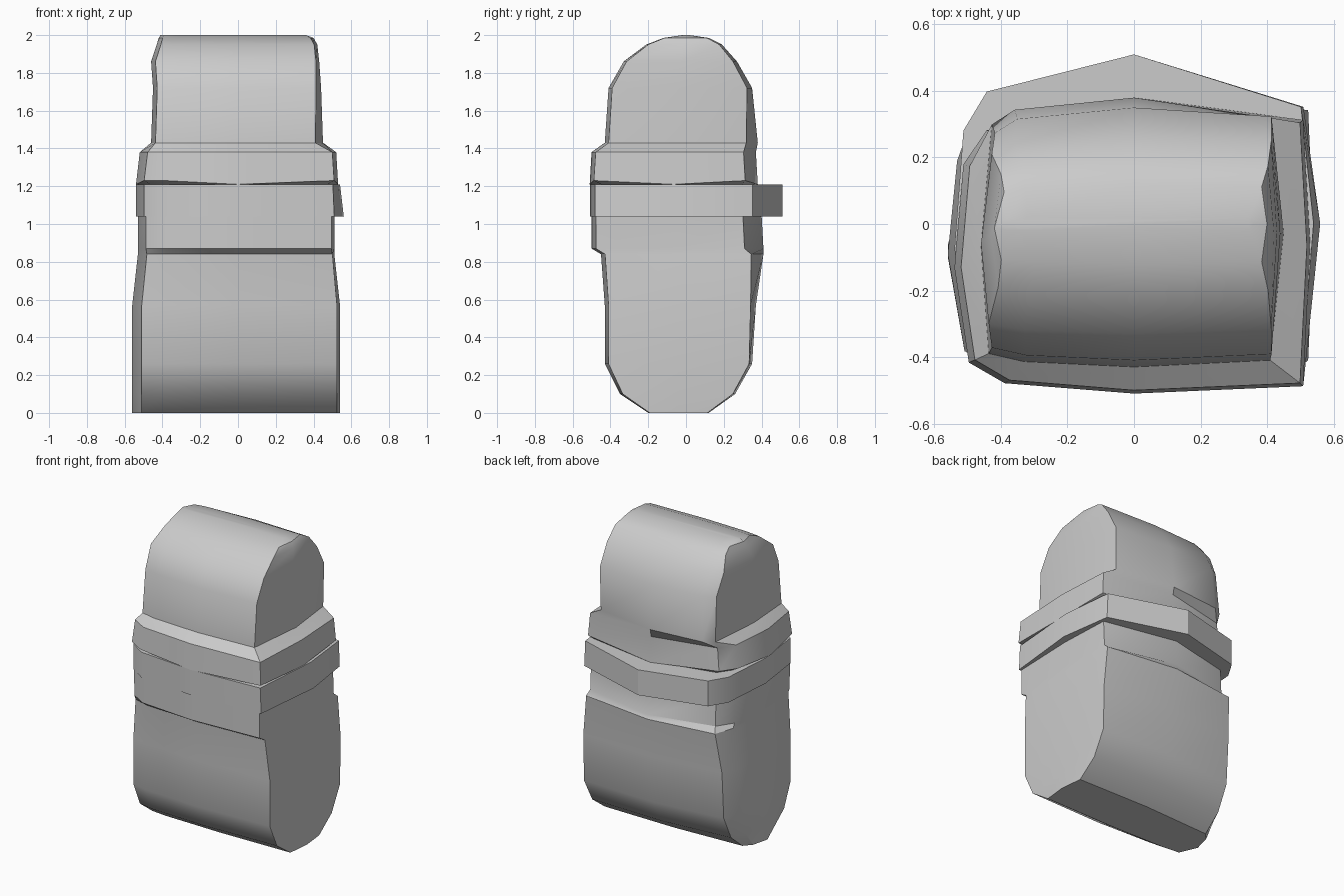
import bpy
import bmesh
import math

if "Cube" in bpy.data.objects:
    bpy.data.objects.remove(bpy.data.objects["Cube"])

grey = bpy.data.materials.new("plain grey")
grey.use_nodes = True
grey.diffuse_color = (0.6, 0.6, 0.6, 1)
grey.node_tree.nodes["Principled BSDF"].inputs["Base Color"].default_value = grey.diffuse_color

# Worn left-side outlines, from the back corner round to the front corner
BODY = [(-0.87, 0.86), (-0.95, 0.55), (-1, -0.15), (-0.91, -0.88), (-0.72, -0.95)]
STRAP = [(-0.82, 0.78), (-0.95, 0.55), (-1, -0.15), (-0.92, -0.79), (-0.72, -0.93)]
HEAD = [(-0.78, 0.91), (-0.93, 0.80), (-1, -0.1), (-0.95, -0.9), (-0.72, -0.96)]


def section(z, left, right, front, back, corner, peak, worn, lift=0):
    """Rounded box: corner and peak place the right edges, lift raises the corners."""
    middle, dy = (front + back) / 2, (back - front) / 2
    outline = [(0, -1), (corner, -0.95), (1, 0), (corner, peak), (0, 1)] + worn
    return [(x * (right if x > 0 else -left), middle + y * dy,
             z + (lift if abs(x * y) > 0.3 else 0)) for x, y in outline]


def loft(name, rings):
    bm = bmesh.new()
    loops = [[bm.verts.new(p) for p in section(*r)] for r in rings]
    for low, high in zip(loops, loops[1:]):
        for i in range(len(low)):
            j = (i + 1) % len(low)
            bm.faces.new((low[i], low[j], high[j], high[i]))
    bm.faces.new(loops[0][::-1])
    bm.faces.new(loops[-1])
    mesh = bpy.data.meshes.new(name)
    bm.to_mesh(mesh)
    bm.free()
    mesh.materials.append(grey)
    obj = bpy.data.objects.new(name, mesh)
    bpy.context.collection.objects.link(obj)
    bpy.ops.object.select_all(action='DESELECT')
    obj.select_set(True)
    bpy.context.view_layer.objects.active = obj
    bpy.ops.object.shade_smooth_by_angle(angle=math.radians(30))


# Rows: height, left, right, front, back, corner, peak, left outline, lift
loft("lower_body", [
    (0.00, -0.56, 0.54, -0.20, 0.12, 0.97, 0.96, BODY),
    (0.10, -0.56, 0.54, -0.35, 0.26, 0.97, 0.96, BODY),
    (0.26, -0.56, 0.54, -0.43, 0.35, 0.97, 0.96, BODY),
    (0.57, -0.56, 0.54, -0.43, 0.37, 0.97, 0.93, BODY),
    (0.84, -0.53, 0.51, -0.45, 0.41, 0.98, 0.85, BODY),
    (0.87, -0.53, 0.51, -0.50, 0.41, 0.97, 0.78, STRAP),
    (1.05, -0.53, 0.51, -0.50, 0.40, 0.97, 0.78, STRAP)])

# Strap that comes to a point at the back
loft("belt", [
    (1.04, -0.54, 0.56, -0.507, 0.51, 0.91, 0.69, STRAP),
    (1.21, -0.54, 0.54, -0.507, 0.51, 0.93, 0.69, STRAP)])

# Collar and rounded head in one piece
loft("upper_body", [
    (1.15, -0.49, 0.48, -0.45, 0.35, 0.95, 0.85, STRAP),
    (1.20, -0.49, 0.48, -0.45, 0.35, 0.95, 0.85, STRAP),
    (1.21, -0.54, 0.53, -0.51, 0.38, 0.96, 0.85, STRAP, 0.02),
    (1.38, -0.52, 0.52, -0.50, 0.37, 0.96, 0.85, STRAP),
    (1.43, -0.46, 0.45, -0.43, 0.38, 0.91, 0.85, HEAD),
    (1.72, -0.45, 0.44, -0.41, 0.35, 0.94, 0.93, HEAD),
    (1.86, -0.46, 0.43, -0.33, 0.27, 0.96, 0.93, HEAD),
    (1.95, -0.43, 0.42, -0.21, 0.19, 0.96, 0.93, HEAD),
    (1.985, -0.42, 0.40, -0.12, 0.12, 0.96, 0.93, HEAD),
    (2.00, -0.41, 0.36, -0.02, 0.02, 0.96, 0.93, HEAD)])
